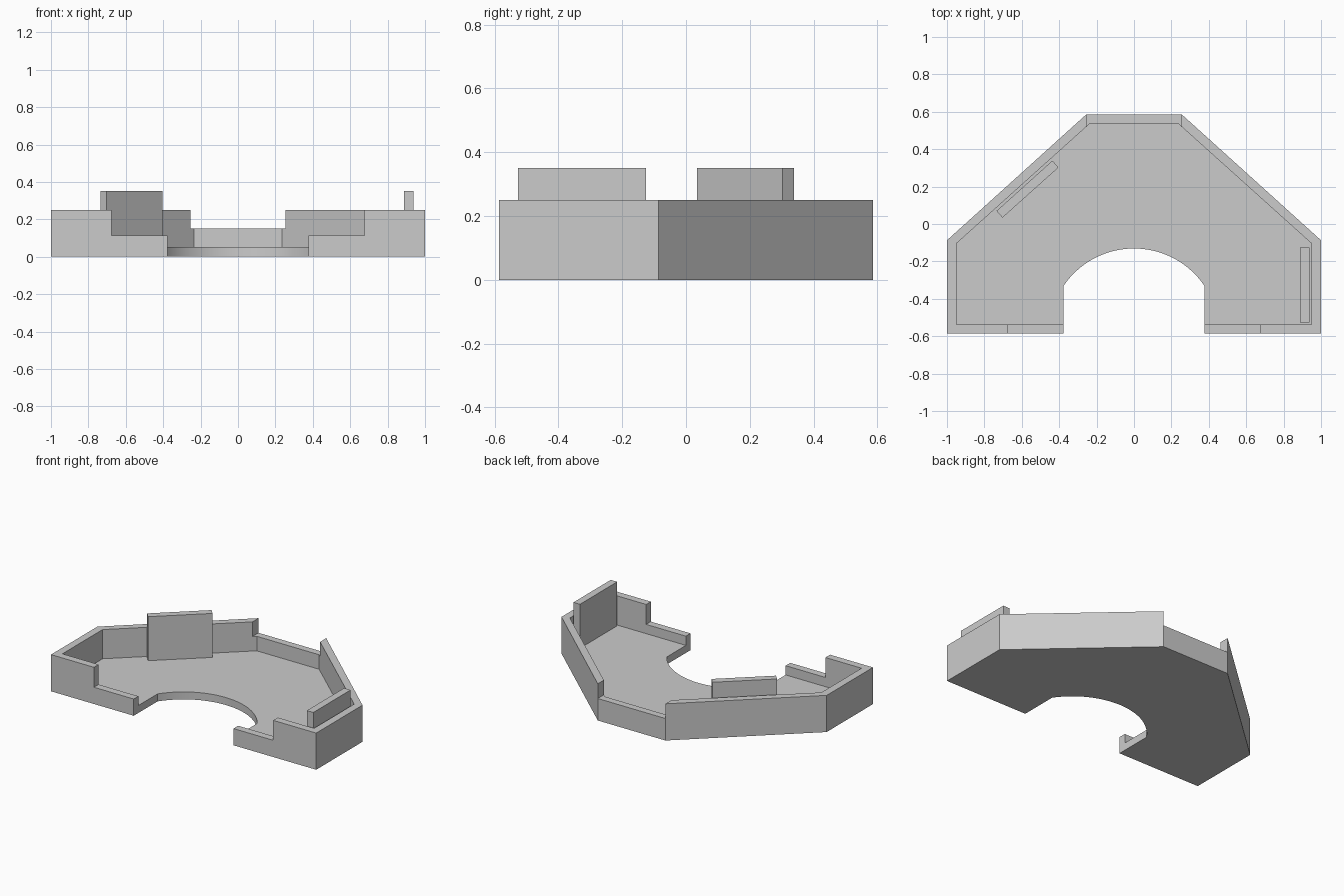
import bpy, bmesh, math

if "Cube" in bpy.data.objects:
    bpy.data.objects.remove(bpy.data.objects["Cube"])

grey = bpy.data.materials.new("stone_grey")
grey.use_nodes = True
colour = (0.6, 0.6, 0.6, 1)
grey.diffuse_color = colour
grey.node_tree.nodes["Principled BSDF"].inputs["Base Color"].default_value = colour


def prism(name, points, bottom, top):
    """Extrude a flat outline between two heights."""
    mesh = bpy.data.meshes.new(name)
    bm = bmesh.new()
    face = bm.faces.new([bm.verts.new((x, y, bottom)) for x, y in points])
    lifted = bmesh.ops.extrude_face_region(bm, geom=[face])["geom"]
    verts = [v for v in lifted if isinstance(v, bmesh.types.BMVert)]
    bmesh.ops.translate(bm, verts=verts, vec=(0, 0, top - bottom))
    bmesh.ops.recalc_face_normals(bm, faces=bm.faces)
    bm.to_mesh(mesh)
    bm.free()
    mesh.materials.append(grey)
    obj = bpy.data.objects.new(name, mesh)
    bpy.context.collection.objects.link(obj)
    return obj


def mirrored(half):
    """Complete a right-hand half outline across x = 0."""
    return half + [(-x, y) for x, y in reversed(half)]


def rectangle(x, y0, y1):
    return mirrored([(x, y0), (x, y1)])


def cut(target, cutter):
    """Subtract a cutter and delete it."""
    mod = target.modifiers.new("cut", "BOOLEAN")
    mod.operation = "DIFFERENCE"
    mod.solver = "EXACT"
    mod.object = cutter
    bpy.context.view_layer.objects.active = target
    bpy.ops.object.modifier_apply(modifier=mod.name)
    bpy.data.objects.remove(cutter)


# Floor outline with a round bay in the front
RADIUS, FRONT = 0.455, -0.586
half_angle = math.asin(0.376 / RADIUS)
STEPS = 24
arc = [(RADIUS * math.sin(half_angle * i / STEPS),
        FRONT + RADIUS * math.cos(half_angle * i / STEPS)) for i in range(STEPS + 1)]
right_side = arc[1:] + [(0.376, FRONT), (1, FRONT), (1, -0.087), (0.255, 0.586)]
outline = [arc[0]] + mirrored(right_side)
walls = prism("floor_and_walls", outline, 0, 0.25)

# Hollow the inside, then lower the back wall and the inner front walls
cavity = mirrored([(0.949, -0.536), (0.949, -0.104), (0.235, 0.538)])
cut(walls, prism("cavity_cutter", cavity, 0.051, 0.5))
cut(walls, prism("back_gap_cutter", rectangle(0.255, 0.4, 0.8), 0.15, 0.5))
cut(walls, prism("front_gap_cutter", rectangle(0.676, -0.8, -0.45), 0.114, 0.5))

bpy.ops.object.select_all(action="DESELECT")
walls.select_set(True)
bpy.context.view_layer.objects.active = walls
bpy.ops.object.shade_smooth_by_angle(angle=math.radians(25))

# Tall upright panels standing on the floor
prism("diagonal_panel",
      [(-0.735, 0.07), (-0.703, 0.034), (-0.404, 0.302), (-0.436, 0.339)], 0.051, 0.351)
prism("side_panel",
      [(0.888, -0.527), (0.937, -0.527), (0.937, -0.126), (0.888, -0.126)], 0.051, 0.351)
